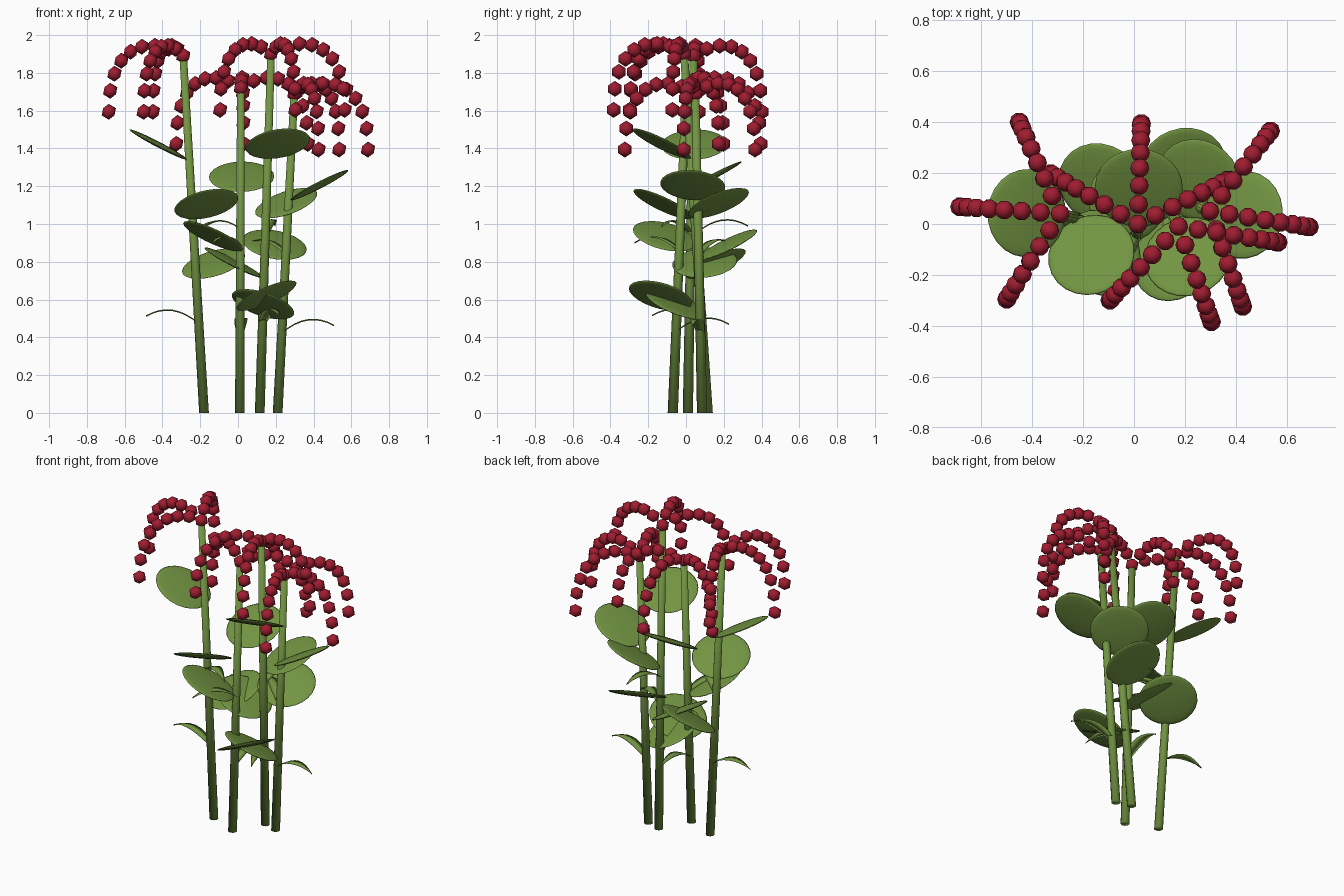
import bpy, bmesh, math
from mathutils import Vector, Matrix

if "Cube" in bpy.data.objects:
    bpy.data.objects.remove(bpy.data.objects["Cube"])


def material(name, rgb):
    m = bpy.data.materials.new(name)
    m.diffuse_color = (*rgb, 1)
    m.use_nodes = True
    m.node_tree.nodes["Principled BSDF"].inputs["Base Color"].default_value = m.diffuse_color
    return m


GREEN = material("leaf green", (0.17, 0.30, 0.055))
RED = material("crimson", (0.35, 0.012, 0.03))


def finish(bm, name, mat):
    for f in bm.faces:
        f.smooth = True
    me = bpy.data.meshes.new(name)
    bm.to_mesh(me)
    bm.free()
    me.materials.append(mat)
    ob = bpy.data.objects.new(name, me)
    bpy.context.collection.objects.link(ob)
    return ob


def stem(name, base, top):
    # tapered rod from base to top
    d = top - base
    bm = bmesh.new()
    bmesh.ops.create_cone(bm, cap_ends=True, segments=10, radius1=0.027,
                          radius2=0.021, depth=d.length)
    for v in bm.verts:
        t = v.co.z / d.length + 0.5
        p = base.lerp(top, t)
        v.co = Vector((p.x + v.co.x, p.y + v.co.y, p.z))
    finish(bm, name, GREEN)


def leaf(name, root, az):
    # thin round disc rising outward from the stem
    bm = bmesh.new()
    m = (Matrix.Translation(root) @ Matrix.Rotation(az, 4, 'Z')
         @ Matrix.Rotation(-0.48, 4, 'Y') @ Matrix.Translation((0.185, 0, 0))
         @ Matrix.Diagonal((0.173, 0.173, 0.014, 1)))
    bmesh.ops.create_uvsphere(bm, u_segments=24, v_segments=12, radius=1, matrix=m)
    finish(bm, name, GREEN)


def blade(name, root, az):
    # small arched pointed blade
    bm = bmesh.new()
    m = Matrix.Translation(root) @ Matrix.Rotation(az, 4, 'Z')
    n, rows = 8, []
    for i in range(n + 1):
        t = i / n
        w = 0.034 * math.sin(math.pi * (0.2 + 0.8 * t)) + 0.0005
        z = 0.24 * t - 0.2 * t * t
        rows.append([bm.verts.new(m @ Vector((0.28 * t, s * w, z + dz)))
                     for s, dz in ((-1, 0), (0, 0.004), (1, 0), (0, -0.004))])
    for a, b in zip(rows, rows[1:]):
        for k in range(4):
            j = (k + 1) % 4
            bm.faces.new((a[k], a[j], b[j], b[k]))
    bm.faces.new(rows[0])
    bm.faces.new(rows[-1])
    bmesh.ops.recalc_face_normals(bm, faces=bm.faces)
    finish(bm, name, GREEN)


def flower_arm(name, root, az):
    # string of beads arching out of the stem tip and hanging down
    bm = bmesh.new()
    for i in range(9):
        t = i / 8
        r = 0.395 * math.sin(t * math.pi / 2)
        p = root + Vector((r * math.cos(az), r * math.sin(az), 0.384 * t - 0.68 * t * t))
        bmesh.ops.create_icosphere(bm, subdivisions=1, radius=0.042,
                                   matrix=Matrix.Translation(p))
    finish(bm, name, RED)


# base xy, top xyz, heading in degrees, highest leaf height
PLANTS = [
    ((-0.18, 0.01), (-0.29, 0.04, 1.89), 176, 1.335),
    ((0.01, -0.07), (0.015, 0.0, 1.72), 88, 1.165),
    ((0.115, 0.115), (0.175, -0.01, 1.90), 289, 1.34),
    ((0.21, 0.085), (0.298, 0.05, 1.69), 351, 1.12),
]

for n, (b, top, heading, leaf_z) in enumerate(PLANTS, 1):
    base, top = Vector((*b, 0)), Vector(top)
    at = lambda z: base.lerp(top, z / top.z)
    stem(f"stem_{n}", base, top)
    for k in range(3):
        leaf(f"leaf_{n}_{k + 1}", at(leaf_z - 0.315 * k), math.radians(heading + 120 * k))
        flower_arm(f"flower_arm_{n}_{k + 1}", top, math.radians(heading + 62 * (k - 1)))
    for k in range(2):
        blade(f"blade_{n}_{k + 1}", at(top.z * (0.25 + 0.25 * k)),
              math.radians(heading + 150 * k))
